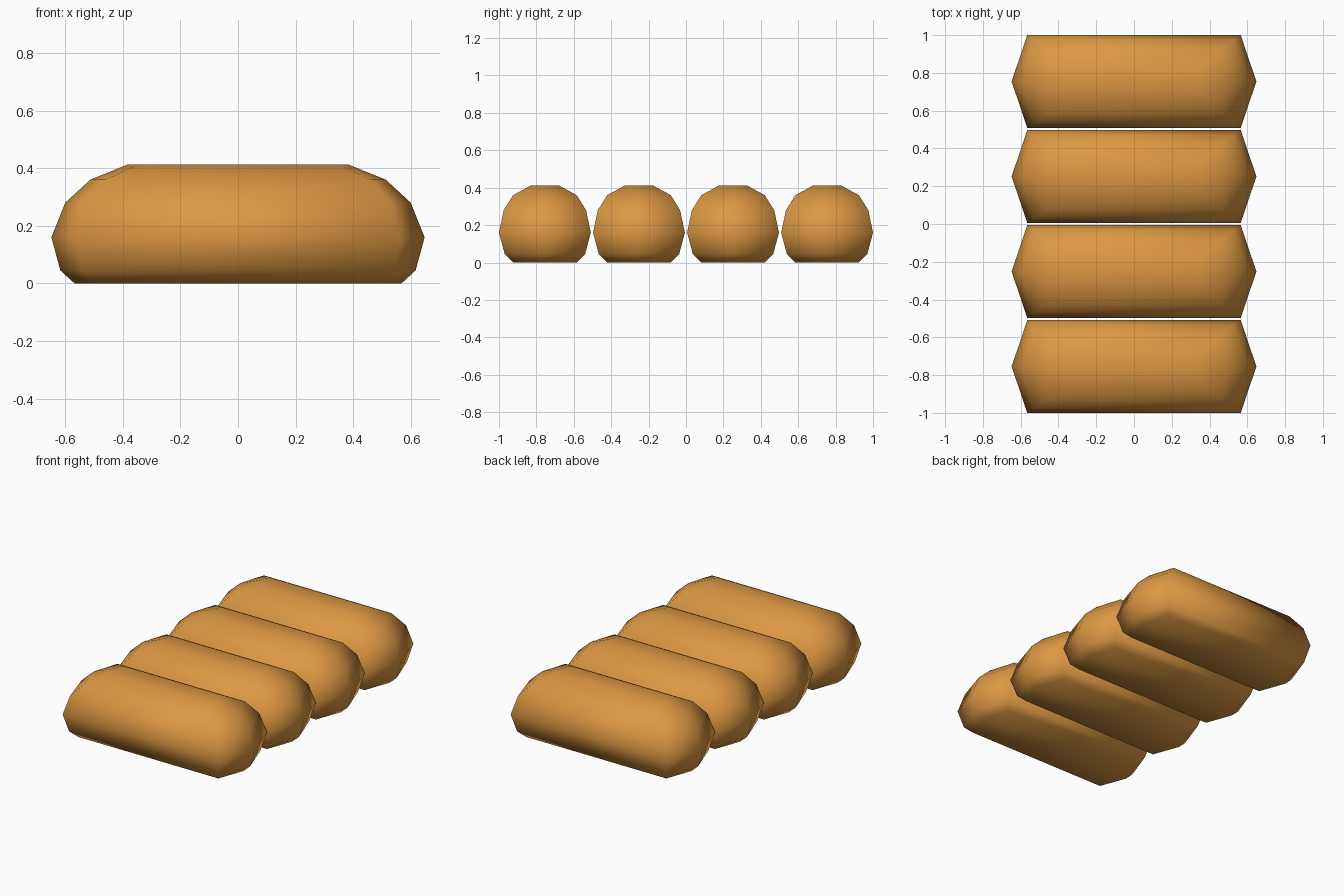
import bpy, bmesh

if "Cube" in bpy.data.objects:
    bpy.data.objects.remove(bpy.data.objects["Cube"])

# Golden crust colour
crust = bpy.data.materials.new("golden crust")
crust.diffuse_color = (0.71, 0.31, 0.055, 1)
crust.use_nodes = True
crust.node_tree.nodes["Principled BSDF"].inputs["Base Color"].default_value = crust.diffuse_color

# Loaf levels: height, half width, corner x, pointed tip x
LEVELS = [
    (0.000, 0.170, 0.505, 0.568),
    (0.045, 0.215, 0.540, 0.617),
    (0.160, 0.2455, 0.565, 0.648),
    (0.280, 0.220, 0.530, 0.600),
    (0.360, 0.170, 0.460, 0.513),
    (0.413, 0.073, 0.348, 0.382),
]


def loaf_mesh():
    """Stack of six-sided rings, closed at the top and bottom."""
    bm = bmesh.new()
    rings = []
    for z, w, c, t in LEVELS:
        outline = [(t, 0), (c, w), (-c, w), (-t, 0), (-c, -w), (c, -w)]
        rings.append([bm.verts.new((x, y, z)) for x, y in outline])
    for low, high in zip(rings, rings[1:]):
        for i in range(6):
            j = (i + 1) % 6
            bm.faces.new((low[i], low[j], high[j], high[i]))
    bm.faces.new(rings[0][::-1])
    bm.faces.new(rings[-1])
    bmesh.ops.recalc_face_normals(bm, faces=bm.faces)
    for f in bm.faces:
        f.smooth = True
    mesh = bpy.data.meshes.new("bread_loaf")
    bm.to_mesh(mesh)
    bm.free()
    mesh.materials.append(crust)
    return mesh


# Row of four loaves along y
mesh = loaf_mesh()
for i in range(4):
    loaf = bpy.data.objects.new(f"bread_loaf_{i + 1}", mesh)
    loaf.location.y = (i - 1.5) * 0.503
    bpy.context.collection.objects.link(loaf)
